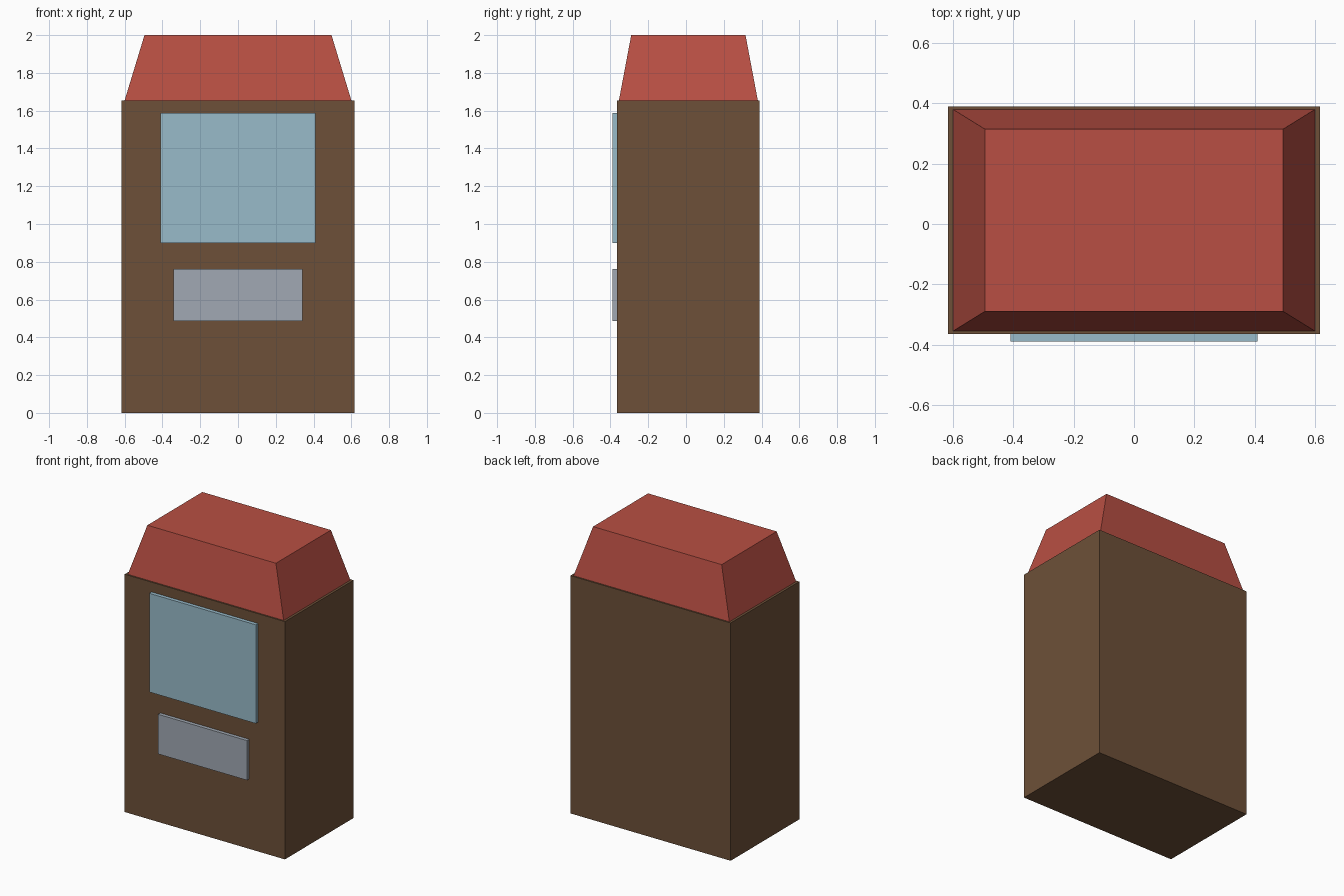
import bpy

if "Cube" in bpy.data.objects:
    bpy.data.objects.remove(bpy.data.objects["Cube"])


def material(name, r, g, b):
    # sRGB 0-255 to linear
    lin = [((c / 255 + 0.055) / 1.055) ** 2.4 for c in (r, g, b)]
    m = bpy.data.materials.new(name)
    m.diffuse_color = (*lin, 1)
    m.use_nodes = True
    m.node_tree.nodes["Principled BSDF"].inputs["Base Color"].default_value = m.diffuse_color
    return m


brown = material("brown", 109, 80, 56)
red = material("brick red", 184, 79, 67)
blue = material("pale blue", 153, 187, 202)
grey = material("cool grey", 161, 169, 179)
teal = material("teal", 78, 170, 155)


def frustum(name, mat, bottom, top, z0, z1):
    """Box whose bottom and top rectangles are (x0, x1, y0, y1)."""
    verts = []
    for (x0, x1, y0, y1), z in ((bottom, z0), (top, z1)):
        verts += [(x0, y0, z), (x1, y0, z), (x1, y1, z), (x0, y1, z)]
    faces = [(3, 2, 1, 0), (4, 5, 6, 7)]
    faces += [(i, (i + 1) % 4, (i + 1) % 4 + 4, i + 4) for i in range(4)]
    mesh = bpy.data.meshes.new(name)
    mesh.from_pydata(verts, [], faces)
    mesh.materials.append(mat)
    obj = bpy.data.objects.new(name, mesh)
    bpy.context.collection.objects.link(obj)
    return obj


def box(name, mat, half_x, y0, y1, z0, z1):
    rect = (-half_x, half_x, y0, y1)
    return frustum(name, mat, rect, rect, z0, z1)


# Cabinet body
box("cabinet", brown, 0.617, -0.365, 0.39, 0, 1.655)

# Tapered roof
frustum("roof", red, (-0.60, 0.60, -0.355, 0.38),
        (-0.495, 0.495, -0.29, 0.315), 1.655, 2.0)

# Front window with a tinted pane just under its surface
box("window", blue, 0.41, -0.39, -0.365, 0.90, 1.587)
box("inner_pane", teal, 0.36, -0.388, -0.38, 0.95, 1.537)

# Lower front panel
box("lower_panel", grey, 0.342, -0.39, -0.365, 0.487, 0.763)
